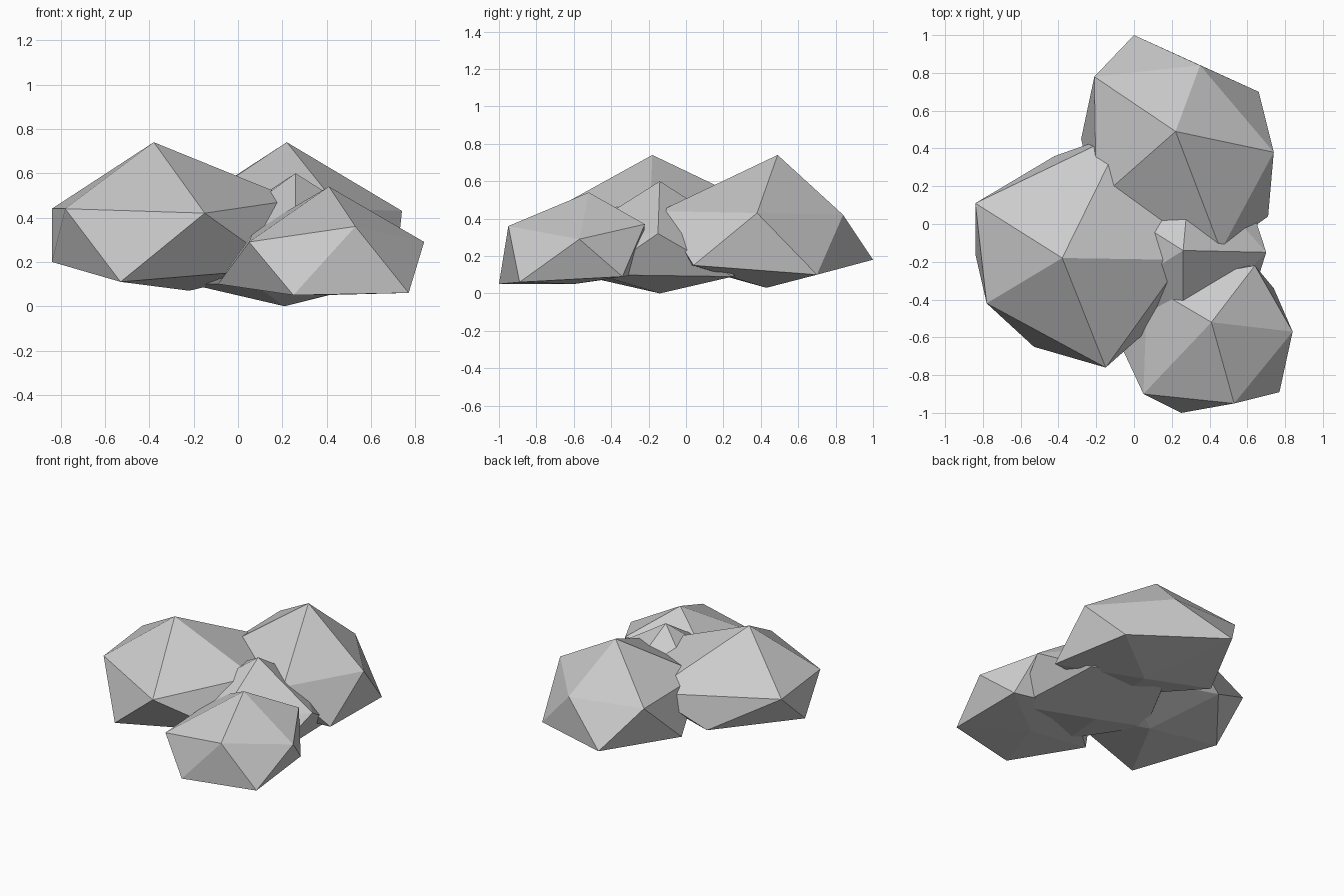
import bpy
import bmesh
from mathutils import Vector

# Remove the default cube only
default_cube = bpy.data.objects.get("Cube")
if default_cube:
    bpy.data.objects.remove(default_cube, do_unlink=True)


def make_material(name, colour):
    material = bpy.data.materials.new(name)
    material.use_nodes = True
    material.diffuse_color = colour
    shader = next(node for node in material.node_tree.nodes if node.type == "BSDF_PRINCIPLED")
    shader.inputs["Base Color"].default_value = colour
    return material


stone = make_material("stone grey", (0.6, 0.6, 0.6, 1))


def make_boulder(name, peak, shoulder, skirt, base):
    """Twenty-sided boulder: a peak, two staggered rings of five corners, and a base point.

    Both rings run counterclockwise; each skirt corner sits between two shoulder corners.
    """
    mesh_builder = bmesh.new()
    top = mesh_builder.verts.new(Vector(peak))
    upper = [mesh_builder.verts.new(Vector(corner)) for corner in shoulder]
    lower = [mesh_builder.verts.new(Vector(corner)) for corner in skirt]
    bottom = mesh_builder.verts.new(Vector(base))

    count = len(upper)
    for i in range(count):
        following = (i + 1) % count
        # cap, two side triangles, underside
        mesh_builder.faces.new((top, upper[i], upper[following]))
        mesh_builder.faces.new((upper[i], lower[i], upper[following]))
        mesh_builder.faces.new((upper[following], lower[i], lower[following]))
        mesh_builder.faces.new((bottom, lower[following], lower[i]))
    bmesh.ops.recalc_face_normals(mesh_builder, faces=mesh_builder.faces)

    mesh = bpy.data.meshes.new(name)
    mesh_builder.to_mesh(mesh)
    mesh_builder.free()
    mesh.materials.append(stone)
    boulder = bpy.data.objects.new(name, mesh)
    bpy.context.collection.objects.link(boulder)
    return boulder


# Large boulder on the right side
make_boulder(
    "right_boulder",
    peak=(-.38, -.18, .74),
    shoulder=[(-.84, .11, .44), (-.78, -.42, .44), (-.15, -.76, .42),
              (.26, -.19, .48), (-.05, .49, .42)],
    skirt=[(-.84, -.16, .2), (-.53, -.65, .11), (.2, -.45, .17),
           (.2, .15, .2), (-.42, .36, .2)],
    base=(-.22, -.1, .07),
)

# Large boulder at the back
make_boulder(
    "back_boulder",
    peak=(.22, .49, .74),
    shoulder=[(-.21, .78, .46), (-.2, .12, .46), (.46, -.14, .44),
              (.74, .38, .43), (.35, .84, .42)],
    skirt=[(-.28, .45, .15), (.13, 0, .15), (.71, .04, .15),
           (.66, .7, .1), (0, 1, .18)],
    base=(.27, .43, .03),
)

# Smaller boulder at the front
make_boulder(
    "front_boulder",
    peak=(.41, -.52, .54),
    shoulder=[(.05, -.9, .29), (.53, -.95, .36), (.84, -.57, .29),
              (.64, -.22, .37), (.07, -.32, .34)],
    skirt=[(.25, -1, .05), (.77, -.89, .06), (.74, -.34, .09),
           (.3, -.25, .1), (-.09, -.6, .1)],
    base=(.38, -.6, .05),
)

# Half-buried boulder filling the middle
make_boulder(
    "middle_boulder",
    peak=(.26, -.14, .6),
    shoulder=[(.7, -.15, .32), (.3, .3, .32), (-.17, .13, .32),
              (-.15, -.4, .3), (.26, -.6, .31)],
    skirt=[(.57, .25, .09), (.05, .38, .12), (-.22, -.14, .1),
           (.07, -.58, .1), (.6, -.47, .1)],
    base=(.21, -.14, 0),
)
